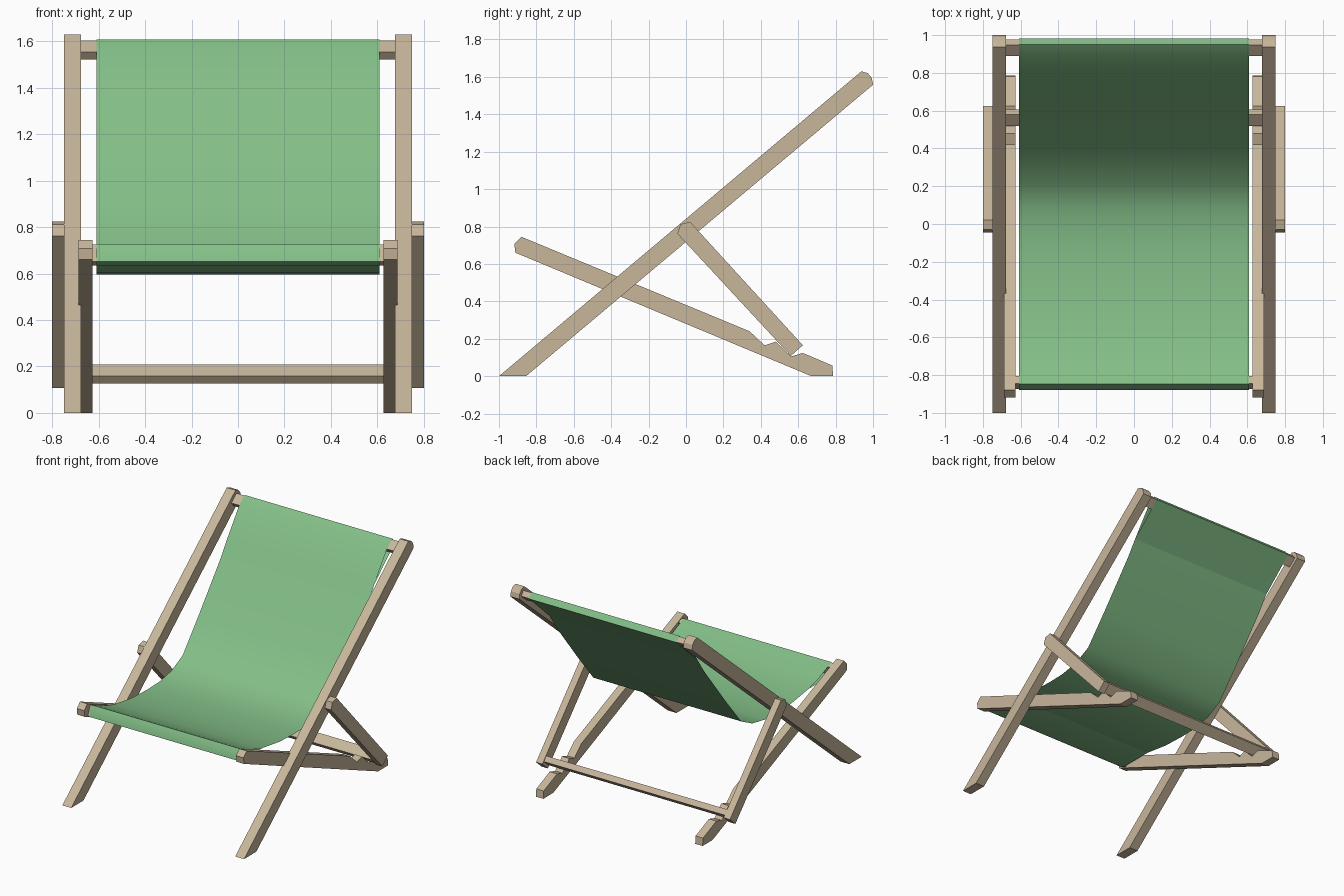
import bpy, bmesh, math

if "Cube" in bpy.data.objects:
    bpy.data.objects.remove(bpy.data.objects["Cube"])


def material(name, rgb):
    m = bpy.data.materials.new(name)
    m.diffuse_color = (*rgb, 1)
    m.use_nodes = True
    m.node_tree.nodes["Principled BSDF"].inputs["Base Color"].default_value = m.diffuse_color
    return m


wood = material("pale wood", (0.58, 0.47, 0.33))
green = material("green canvas", (0.23, 0.52, 0.245))


def finish(name, bm, mat, angle):
    me = bpy.data.meshes.new(name)
    bm.to_mesh(me)
    bm.free()
    me.materials.append(mat)
    ob = bpy.data.objects.new(name, me)
    bpy.context.collection.objects.link(ob)
    bpy.ops.object.select_all(action='DESELECT')
    ob.select_set(True)
    bpy.context.view_layer.objects.active = ob
    bpy.ops.object.shade_smooth_by_angle(angle=math.radians(angle))
    return ob


def prism(name, profile, x0, x1):
    """Extrude a (y, z) outline from x0 to x1."""
    bm = bmesh.new()
    face = bm.faces.new([bm.verts.new((x0, y, z)) for y, z in profile])
    ext = bmesh.ops.extrude_face_region(bm, geom=[face])
    for v in ext["geom"]:
        if isinstance(v, bmesh.types.BMVert):
            v.co.x = x1
    bmesh.ops.triangulate(bm, faces=[f for f in bm.faces if len(f.verts) > 4])
    bmesh.ops.recalc_face_normals(bm, faces=bm.faces[:])
    return finish(name, bm, wood, 15)


def bar(name, cy, cz, half_along, half_across, degrees, half_len):
    """Crossbar with a tilted rectangular section."""
    a = math.radians(degrees)
    c, s = math.cos(a), math.sin(a)
    pts = [(cy + u * c - v * s, cz + u * s + v * c)
           for u, v in ((-half_along, -half_across), (half_along, -half_across),
                        (half_along, half_across), (-half_along, half_across))]
    return prism(name, pts, -half_len, half_len)


# Side outlines (y, z)
back_rail = [(-1, 0), (-0.855, 0), (1.0, 1.558), (0.993, 1.595),
             (0.972, 1.62), (0.938, 1.63)]
seat_rail = [(-0.88, 0.745), (-0.918, 0.708), (-0.912, 0.66), (0.67, 0),
             (0.787, 0), (0.782, 0.057), (0.625, 0.124), (0.56, 0.105),
             (0.48, 0.184), (0.42, 0.165), (0.34, 0.24)]
strut = [(0.022, 0.825), (-0.03, 0.812), (-0.046, 0.762),
         (0.56, 0.108), (0.625, 0.165)]

# Mirrored side parts
for side, s in (("right", 1), ("left", -1)):
    prism("back_rail_" + side, back_rail, s * 0.677, s * 0.75)
    prism("seat_rail_" + side, seat_rail, s * 0.627, s * 0.688)
    prism("strut_" + side, strut, s * 0.748, s * 0.80)

# Crossbars
bar("top_bar", 0.9325, 1.5625, 0.039, 0.0215, 40, 0.70)
bar("front_bar", -0.84, 0.68, 0.0215, 0.039, -22.5, 0.65)
bar("rest_bar", 0.5625, 0.1675, 0.039, 0.0215, 40, 0.77)

# Canvas sling: one thin sheet, looped round both bars and joined back on itself
sling = [(-0.58, 0.631), (-0.835, 0.632), (-0.879, 0.651), (-0.868, 0.692),
         (-0.846, 0.727), (-0.803, 0.711), (-0.70, 0.666), (-0.58, 0.632),
         (-0.38, 0.602), (-0.20, 0.595), (-0.06, 0.599), (0.09, 0.627),
         (0.22, 0.692), (0.40, 0.908), (0.66, 1.236), (0.74, 1.355),
         (0.886, 1.557), (0.949, 1.609), (0.981, 1.571), (0.918, 1.515),
         (0.74, 1.353)]
bm = bmesh.new()
rows = [[bm.verts.new((x, y, z)) for x in (-0.61, 0.61)] for y, z in sling]
for p, q in zip(rows, rows[1:]):
    bm.faces.new((p[0], p[1], q[1], q[0]))
finish("canvas_sling", bm, green, 40)
